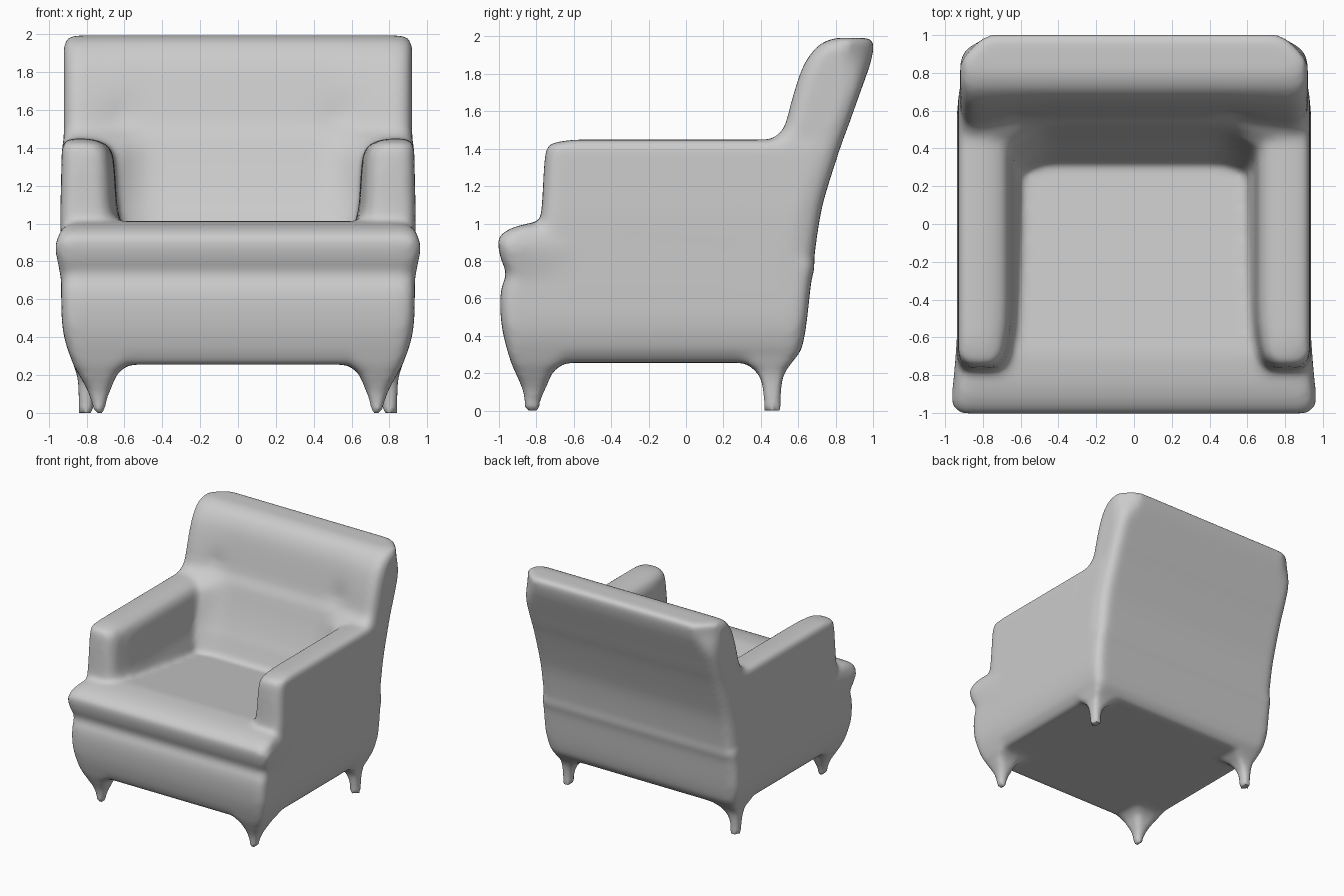
import bpy, bmesh, math

if "Cube" in bpy.data.objects:
    bpy.data.objects.remove(bpy.data.objects["Cube"])

fabric = bpy.data.materials.new("grey fabric")
fabric.diffuse_color = (0.6, 0.6, 0.6, 1)
fabric.use_nodes = True
fabric.node_tree.nodes["Principled BSDF"].inputs["Base Color"].default_value = fabric.diffuse_color
parts = []


def clamp(t):
    return min(max(t, 0), 1)


def ring(x0, x1, y0, y1, r, div):
    """Rounded rectangle, with each straight side split into div pieces."""
    r = min(r, (x1 - x0) * 0.45, (y1 - y0) * 0.45)
    corners = [(x1 - r, y1 - r), (x0 + r, y1 - r), (x0 + r, y0 + r), (x1 - r, y0 + r)]
    arcs = [[(cx + r * math.cos((q + k / 4) * math.pi / 2),
              cy + r * math.sin((q + k / 4) * math.pi / 2)) for k in range(5)]
            for q, (cx, cy) in enumerate(corners)]
    pts = []
    for q in range(4):
        pts += arcs[q]
        a, b = arcs[q][-1], arcs[(q + 1) % 4][0]
        pts += [(a[0] + (b[0] - a[0]) * k / div, a[1] + (b[1] - a[1]) * k / div)
                for k in range(1, div)]
    return pts


def smooth_rows(rows, steps):
    """Insert smooth in-between rows (Catmull-Rom)."""
    out = []
    for i in range(len(rows) - 1):
        a, b = rows[max(i - 1, 0)], rows[i]
        c, d = rows[i + 1], rows[min(i + 2, len(rows) - 1)]
        for k in range(steps):
            t = k / steps
            out.append([0.5 * (2 * q + (s - p) * t + (2 * p - 5 * q + 4 * s - u) * t * t
                               + (3 * q - p - 3 * s + u) * t ** 3)
                        for p, q, s, u in zip(a, b, c, d)])
    return out + [list(rows[-1])]


def loft(name, rows, r, div=1, steps=2, mirror=False, tweak=None):
    """Skin stacked rounded rectangles; a row is z, x0, x1, y0, y1."""
    bm = bmesh.new()
    loops = []
    for z, x0, x1, y0, y1 in smooth_rows(rows, steps):
        loops.append([bm.verts.new((x, y, z)) for x, y in ring(x0, x1, y0, y1, r, div)])
    n = len(loops[0])
    for low, high in zip(loops, loops[1:]):
        for i in range(n):
            j = (i + 1) % n
            bm.faces.new((low[i], low[j], high[j], high[i]))
    bm.faces.new(loops[0][::-1])
    bm.faces.new(loops[-1])
    if tweak:
        for v in bm.verts:
            tweak(v.co)
    bmesh.ops.recalc_face_normals(bm, faces=bm.faces)
    me = bpy.data.meshes.new(name)
    bm.to_mesh(me)
    bm.free()
    me.materials.append(fabric)
    ob = bpy.data.objects.new(name, me)
    bpy.context.collection.objects.link(ob)
    if mirror:
        ob.modifiers.new("Mirror", 'MIRROR')
    parts.append(ob)


def centred(rows):
    return [(z, -h, h, y0, y1) for z, h, y0, y1 in rows]


# Base and seat cushion: bulging front edge, seat sloping down to the rear
def shape_seat(co):
    front = clamp((-co.y - 0.6) / 0.3)
    height = max(0, 1 - abs(co.z - 0.87) / 0.17)
    co.x *= 1 + 0.04 * front * height
    co.z -= 0.125 * max(0, (co.y + 0.7) / 1.03) * clamp((co.z - 0.7) / 0.3)


loft("base_and_seat", centred([
    (0.255, 0.84, -0.92, 0.56), (0.32, 0.895, -0.955, 0.615), (0.45, 0.927, -0.985, 0.642),
    (0.58, 0.933, -0.994, 0.657), (0.67, 0.933, -0.984, 0.667), (0.73, 0.933, -0.957, 0.675),
    (0.80, 0.933, -0.987, 0.683), (0.88, 0.933, -1.004, 0.69), (0.93, 0.93, -1.0, 0.68),
    (0.975, 0.918, -0.935, 0.67), (1.003, 0.88, -0.83, 0.66), (1.015, 0.80, -0.69, 0.64)]),
    0.07, div=8, tweak=shape_seat)


# Backrest: dished front, pulled forward into the arms, rear top corners cut in
def shape_back(co):
    if co.y > 0.49 + (co.z - 1) * 0.4:
        corner = max(0, abs(co.x) + co.y - 1.77) * clamp((co.z - 1.7) / 0.2)
        co.x -= math.copysign(corner * 0.4, co.x)
        co.y -= corner * 0.4
        return
    side = clamp((abs(co.x) - 0.42) / 0.24)
    co.y -= 0.10 * side * side * clamp((1.49 - co.z) / 0.12)
    dish = clamp((0.85 - abs(co.x)) / 0.35) * max(0, 1 - ((co.z - 1.5) / 0.45) ** 2)
    co.y += 0.035 * dish
    for bx, bz in ((-0.62, 1.57), (0.55, 1.58)):
        d2 = (co.x - bx) ** 2 + (co.z - bz) ** 2
        co.y += 0.02 * math.exp(-d2 / 0.006)


loft("backrest", centred([
    (0.70, 0.925, 0.29, 0.667), (0.80, 0.925, 0.30, 0.683), (0.90, 0.925, 0.322, 0.696),
    (1.0, 0.925, 0.36, 0.711), (1.12, 0.925, 0.40, 0.735),
    (1.30, 0.922, 0.447, 0.79), (1.45, 0.92, 0.487, 0.84), (1.52, 0.92, 0.525, 0.867),
    (1.65, 0.92, 0.56, 0.913), (1.78, 0.92, 0.60, 0.96), (1.87, 0.92, 0.64, 0.99),
    (1.935, 0.92, 0.69, 1.002), (1.97, 0.912, 0.735, 1.002), (1.993, 0.885, 0.80, 0.99)]),
    0.08, div=24, tweak=shape_back)


# Arms: steep inside, rounded over on top, inner face curving outward at the front
def taper_arm(co):
    t = clamp((-0.45 - co.y) / 0.32)
    co.x += 0.05 * t * t * clamp((0.85 - co.x) / 0.2)


loft("arms", [
    (0.62, 0.61, 0.934, -0.74, 0.60), (0.90, 0.60, 0.937, -0.78, 0.65),
    (0.98, 0.612, 0.938, -0.783, 0.66),
    (1.03, 0.625, 0.938, -0.778, 0.67), (1.08, 0.636, 0.938, -0.772, 0.68),
    (1.15, 0.642, 0.936, -0.767, 0.70), (1.28, 0.65, 0.933, -0.76, 0.74),
    (1.36, 0.66, 0.931, -0.754, 0.75), (1.40, 0.677, 0.93, -0.745, 0.75),
    (1.43, 0.715, 0.922, -0.72, 0.75), (1.449, 0.79, 0.88, -0.60, 0.72)],
    0.075, div=10, mirror=True, tweak=taper_arm)

# Front legs: pointed, flaring up into the corners of the base
loft("front_legs", [
    (0.0, 0.705, 0.755, -0.86, -0.785), (0.06, 0.695, 0.775, -0.865, -0.775),
    (0.13, 0.67, 0.80, -0.88, -0.745), (0.21, 0.635, 0.845, -0.915, -0.71),
    (0.255, 0.58, 0.87, -0.935, -0.65), (0.34, 0.55, 0.90, -0.96, -0.60)],
    0.05, mirror=True)

# Back legs: short pegs
loft("back_legs", [
    (0.0, 0.765, 0.84, 0.42, 0.505), (0.12, 0.755, 0.842, 0.41, 0.51),
    (0.20, 0.70, 0.85, 0.385, 0.525), (0.255, 0.62, 0.87, 0.32, 0.565),
    (0.34, 0.58, 0.895, 0.28, 0.615)],
    0.03, mirror=True)

# Fuse the parts into one upholstered shell
bpy.ops.object.select_all(action='DESELECT')
for ob in parts:
    ob.select_set(True)
bpy.context.view_layer.objects.active = parts[0]
bpy.ops.object.convert(target='MESH')
bpy.ops.object.join()
chair = bpy.context.view_layer.objects.active
chair.name = chair.data.name = "upholstered_armchair"
remesh = chair.modifiers.new("Fuse", 'REMESH')
remesh.mode = 'VOXEL'
remesh.voxel_size = 0.02
bpy.ops.object.convert(target='MESH')

# Soften the seams, leaving the feet crisp
bm = bmesh.new()
bm.from_mesh(chair.data)
for verts, times in (([v for v in bm.verts if v.co.z > 0.2], 7),
                     ([v for v in bm.verts if 0.03 < v.co.z <= 0.2], 2)):
    for _ in range(times):
        bmesh.ops.smooth_vert(bm, verts=verts, factor=0.5,
                              use_axis_x=True, use_axis_y=True, use_axis_z=True)
bm.to_mesh(chair.data)
bm.free()
if not chair.data.materials:
    chair.data.materials.append(fabric)
bpy.ops.object.shade_smooth_by_angle(angle=math.radians(60))
